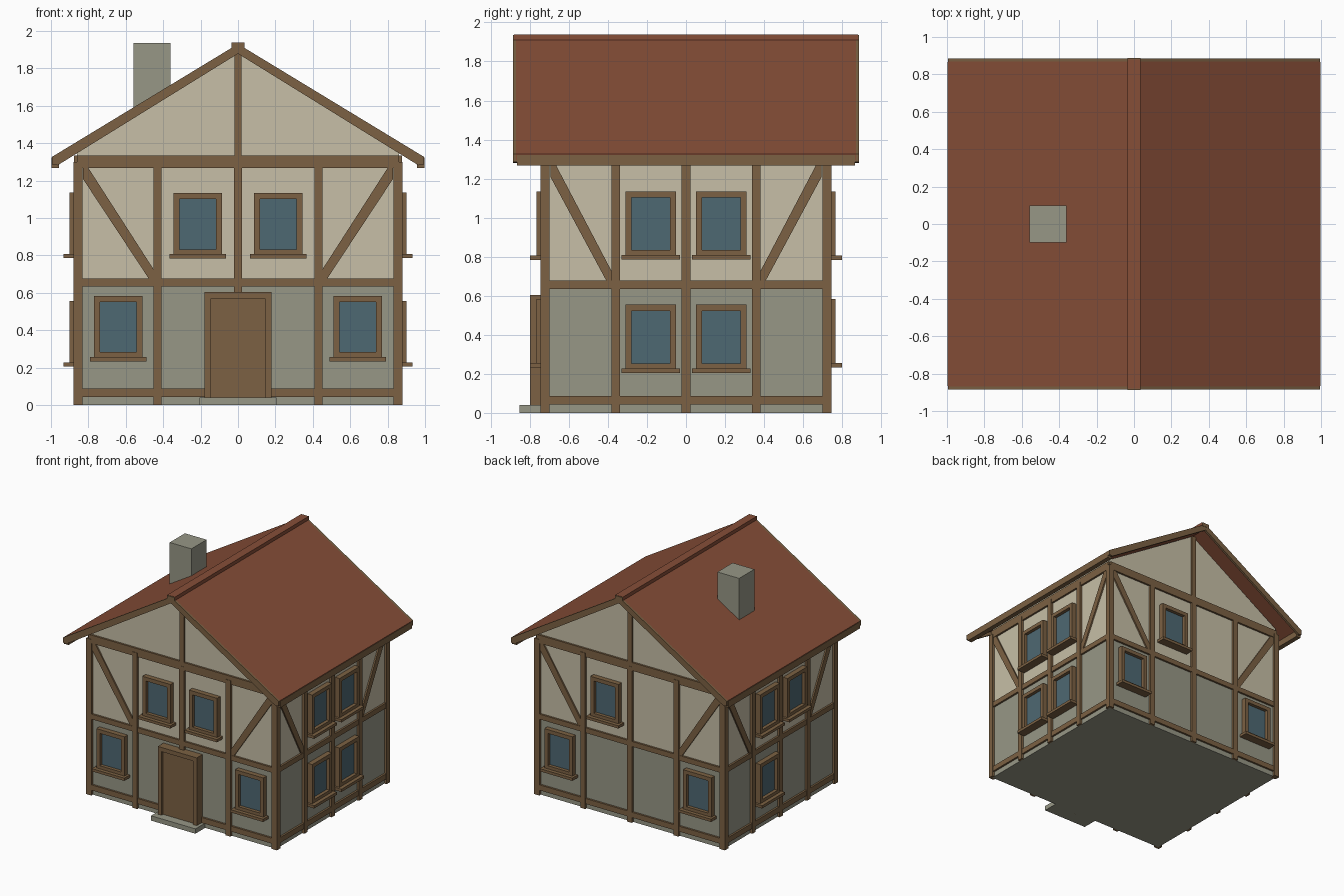
import bpy, bmesh
from mathutils import Vector

cube = bpy.data.objects.get("Cube")
if cube:
    bpy.data.objects.remove(cube, do_unlink=True)


def material(name, rgb):
    m = bpy.data.materials.new(name)
    m.use_nodes = True
    m.diffuse_color = (*rgb, 1)
    bsdf = next(n for n in m.node_tree.nodes if n.type == 'BSDF_PRINCIPLED')
    bsdf.inputs["Base Color"].default_value = (*rgb, 1)
    bsdf.inputs["Roughness"].default_value = 0.9
    return m


TIMBER = material("brown timber", (0.20, 0.12, 0.056))
CREAM = material("cream plaster", (0.57, 0.52, 0.385))
STONE = material("grey stone", (0.31, 0.31, 0.24))
GLASS = material("blue glass", (0.076, 0.138, 0.17))
TILE = material("red tile", (0.24, 0.077, 0.039))

HALF_X, HALF_Y = 0.86, 0.725          # wall planes
MID, EAVE, APEX, SLOPE = 0.655, 1.30, 1.94, 0.617

# Each side maps (along, height, outward distance) to world space
SIDES = {
    "front": lambda u, z, d: Vector((u, -HALF_Y - d, z)),
    "back": lambda u, z, d: Vector((u, HALF_Y + d, z)),
    "right": lambda u, z, d: Vector((-HALF_X - d, u, z)),
    "left": lambda u, z, d: Vector((HALF_X + d, u, z)),
}


def prism(name, mat, outline, d0, d1, place):
    """Extrude an outline of (along, height) points between two depths."""
    bm = bmesh.new()
    rings = [[bm.verts.new(place(u, z, d)) for u, z in outline] for d in (d0, d1)]
    bm.faces.new(rings[0])
    bm.faces.new(rings[1])
    n = len(outline)
    for i in range(n):
        j = (i + 1) % n
        bm.faces.new((rings[0][i], rings[0][j], rings[1][j], rings[1][i]))
    bmesh.ops.recalc_face_normals(bm, faces=bm.faces)
    mesh = bpy.data.meshes.new(name)
    bm.to_mesh(mesh)
    bm.free()
    mesh.materials.append(mat)
    obj = bpy.data.objects.new(name, mesh)
    bpy.context.collection.objects.link(obj)
    return obj


def plank(name, mat, u0, u1, z0, z1, d0, d1, place):
    return prism(name, mat, [(u0, z0), (u1, z0), (u1, z1), (u0, z1)], d0, d1, place)


def across(u, z, d):
    return Vector((u, d, z))


def window(side, u, z):
    """Framed window centred at u with its frame starting at height z."""
    place = SIDES[side]
    w, h, t = 0.13, 0.333, 0.032
    for s in (-1, 1):
        plank(side + "_window_jamb", TIMBER, u + s * w, u + s * (w - t), z, z + h, 0, 0.042, place)
    for a in (z, z + h - t):
        plank(side + "_window_rail", TIMBER, u - w + t, u + w - t, a, a + t, 0, 0.042, place)
    plank(side + "_window_glass", GLASS, u - w + t, u + w - t, z + t, z + h - t, 0.005, 0.014, place)
    plank(side + "_window_sill", TIMBER, u - 0.15, u + 0.15, z - 0.017, z + 0.006, 0, 0.073, place)


# Wall bodies
plank("stone_ground_floor", STONE, -HALF_X, HALF_X, 0, MID, -HALF_Y, HALF_Y, across)
gable_edge = APEX - 0.05 - SLOPE * HALF_X
prism("plaster_upper_floor", CREAM,
      [(-HALF_X, MID), (HALF_X, MID), (HALF_X, gable_edge), (0, APEX - 0.05), (-HALF_X, gable_edge)],
      -HALF_Y, HALF_Y, across)

# Timber framing on all four sides
for side, place in SIDES.items():
    gable = side in ("front", "back")
    half = HALF_X if gable else HALF_Y
    step = 0.43 if gable else 0.36
    for i in (-1, 0, 1):
        plank(side + "_post", TIMBER, i * step - 0.022, i * step + 0.022, 0, EAVE, 0, 0.02, place)
    for z0, z1 in ((0.042, 0.087), (0.634, 0.677), (1.267, 1.335)):
        plank(side + "_beam", TIMBER, -half, half, z0, z1, 0, 0.016, place)
    inner, outer = step + 0.018, half - 0.03
    for s in (-1, 1):
        prism(side + "_brace", TIMBER,
              [(s * outer, 1.267), (s * outer, 1.21), (s * (inner + 0.03), 0.677),
               (s * inner, 0.677), (s * inner, 0.72), (s * (outer - 0.03), 1.267)],
              0, 0.012, place)
    if gable:
        plank(side + "_gable_post", TIMBER, -0.02, 0.02, EAVE, APEX - 0.06, 0, 0.018, place)
for sx in (-1, 1):
    for sy in (-1, 1):
        plank("corner_post", TIMBER, sx * 0.831, sx * 0.88, 0, EAVE, sy * 0.70, sy * 0.745, across)

# Windows
for s in (-1, 1):
    window("front", s * 0.64, 0.25)
    window("front", s * 0.215, 0.80)
    window("back", s * 0.64, 0.25)
    window("left", s * 0.18, 0.222)
    window("left", s * 0.18, 0.802)
    window("right", s * 0.18, 0.802)
window("back", 0.215, 0.80)
window("right", 0.18, 0.222)

# Door and doorstep
front = SIDES["front"]
for s in (-1, 1):
    plank("door_jamb", TIMBER, s * 0.145, s * 0.18, 0.04, 0.605, 0, 0.075, front)
plank("door_lintel", TIMBER, -0.145, 0.145, 0.57, 0.605, 0, 0.075, front)
plank("door_panel", TIMBER, -0.145, 0.145, 0.04, 0.57, 0, 0.055, front)
plank("doorstep", STONE, -0.205, 0.205, 0, 0.04, 0, 0.128, front)

# Roof slopes, gable boards and eave boards
END, TIP = 0.885, 0.995
drop = APEX - SLOPE * TIP
for s in (-1, 1):
    prism("roof_slope", TILE,
          [(0, APEX - 0.01), (s * TIP, drop), (s * TIP, drop - 0.03), (0, APEX - 0.05)],
          -0.87, 0.87, across)
    plank("eave_board", TIMBER, s * 0.957, s * 0.998, 1.267, 1.322, -0.866, 0.866, across)
    for e in (-1, 1):
        prism("gable_board", TIMBER,
              [(0, APEX - 0.01), (s * TIP, drop), (s * TIP, drop - 0.04),
               (s * 0.965, drop - 0.045), (0, APEX - 0.062)],
              e * 0.866, e * END, across)

# Ridge cap with timber ends
plank("ridge_cap", TILE, -0.035, 0.035, 1.905, 1.938, -0.88, 0.88, across)
for e in (-1, 1):
    plank("ridge_end", TIMBER, -0.035, 0.035, 1.905, 1.936, e * 0.88, e * 0.887, across)

# Chimney
plank("chimney", STONE, -0.56, -0.36, 1.45, 1.936, -0.10, 0.10, across)
